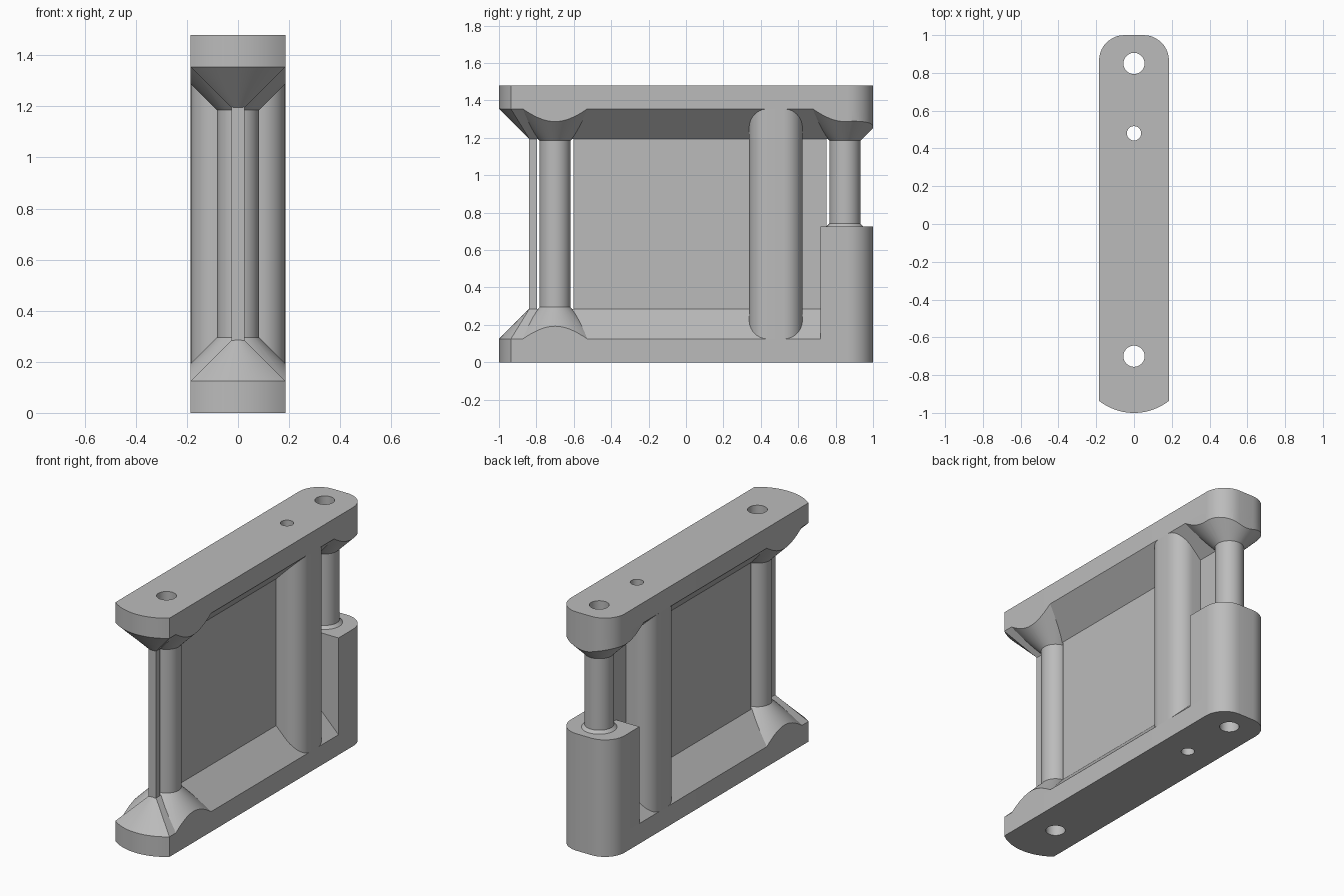
import bpy, bmesh, math

cube = bpy.data.objects.get("Cube")
if cube:
    bpy.data.objects.remove(cube, do_unlink=True)

HEIGHT, HALF, SLAB, SLOPE = 1.48, 0.185, 0.125, 0.16
FRONT_Y, MID_Y, BACK_Y = -0.70, 0.48, 0.85      # bore axes
PILLAR, GAP, WEB = 0.083, 0.0975, 0.025

grey = bpy.data.materials.new("plain grey")
grey.use_nodes = True
grey.diffuse_color = (0.5, 0.5, 0.5, 1)
grey.node_tree.nodes["Principled BSDF"].inputs["Base Color"].default_value = (0.5, 0.5, 0.5, 1)


def loft(name, loops, heights):
    """Solid through matching outlines stacked at the given heights."""
    bm = bmesh.new()
    rings = [[bm.verts.new((x, y, z)) for x, y in loop] for loop, z in zip(loops, heights)]
    n = len(rings[0])
    for low, high in zip(rings, rings[1:]):
        for i in range(n):
            j = (i + 1) % n
            bm.faces.new((low[i], low[j], high[j], high[i]))
    bm.faces.new(rings[0])
    bm.faces.new(rings[-1])
    bmesh.ops.recalc_face_normals(bm, faces=bm.faces)
    mesh = bpy.data.meshes.new(name)
    bm.to_mesh(mesh)
    bm.free()
    mesh.materials.append(grey)
    obj = bpy.data.objects.new(name, mesh)
    bpy.context.collection.objects.link(obj)
    return obj


def prism(name, loop, z0, z1):
    return loft(name, [loop, loop], [z0, z1])


def arc(cx, cy, r, a0, a1, n):
    return [(cx + r * math.cos(a0 + (a1 - a0) * i / n),
             cy + r * math.sin(a0 + (a1 - a0) * i / n)) for i in range(n + 1)]


def circle(y, r, n=64):
    return arc(0, y, r, 0, math.tau * (n - 1) / n, n - 1)


def rect(x, y0, y1):
    return [(-x, y0), (x, y0), (x, y1), (-x, y1)]


def bowed_front(r, half):
    a = math.asin(half / r)
    return arc(0, FRONT_Y, r, -math.pi / 2 - a, -math.pi / 2 + a, 20)


def rounded_back(r=0.135):
    q = math.pi / 2
    return arc(HALF - r, 1 - r, r, 0, q, 10) + arc(r - HALF, 1 - r, r, q, 2 * q, 10)


def boolean(obj, cutter, operation):
    mod = obj.modifiers.new("cut", 'BOOLEAN')
    mod.operation, mod.solver, mod.object = operation, 'EXACT', cutter
    bpy.context.view_layer.objects.active = obj
    bpy.ops.object.modifier_apply(modifier=mod.name)


outline = bowed_front(0.3, HALF) + rounded_back()
wedge_low = bowed_front(0.3, HALF) + [(HALF, BACK_Y), (-HALF, BACK_Y)]
wedge_high = bowed_front(0.3 - SLOPE, WEB) + [(WEB, BACK_Y), (-WEB, BACK_Y)]
trim = prism("trim_helper", outline, -0.1, HEIGHT + 0.1)
parts = []

# Bottom and top bars, each with its sloped shoulder and flared pillar feet
for side in ("bottom", "top"):
    def level(z):
        return z if side == "bottom" else HEIGHT - z
    parts.append(prism(side + "_bar", outline, level(0), level(SLAB)))
    parts.append(loft(side + "_shoulder", [wedge_low, wedge_high],
                      [level(SLAB), level(SLAB + SLOPE)]))
    for label, y in (("front", FRONT_Y), ("back", BACK_Y)):
        if (side, label) == ("bottom", "back"):
            continue
        flare = loft(f"{side}_{label}_flare",
                     [circle(y, PILLAR + 0.17), circle(y, PILLAR)],
                     [level(SLAB), level(SLAB + 0.17)])
        boolean(flare, trim, 'INTERSECT')
        parts.append(flare)

# Pillars
parts.append(prism("front_pillar", circle(FRONT_Y, PILLAR), 0.2, HEIGHT - 0.2))
parts.append(prism("back_pillar", circle(BACK_Y, PILLAR), 0.6, HEIGHT - 0.2))

# Thin web, interrupted around the pillars and the middle post
spans = {"front_web_strip": (FRONT_Y - 0.14, FRONT_Y - GAP),
         "main_web": (FRONT_Y + GAP, 0.40),
         "rear_web": (0.56, BACK_Y - GAP)}
for name, (y0, y1) in spans.items():
    parts.append(prism(name, rect(WEB, y0, y1), 0.22, HEIGHT - 0.22))

# Middle post with rounded corners
r, hy, q = 0.1, 0.1425, math.pi / 2
post = []
for i, (sx, sy) in enumerate(((1, 1), (-1, 1), (-1, -1), (1, -1))):
    post += arc(sx * (HALF - r), MID_Y + sy * (hy - r), r, i * q, (i + 1) * q, 10)
parts.append(prism("middle_post", post, SLAB, HEIGHT - SLAB))

# Back block and its small collar
block = [(-HALF, 0.72), (HALF, 0.72)] + rounded_back()
parts.append(prism("back_block", block, SLAB, 0.725))
parts.append(loft("block_collar", [circle(BACK_Y, 0.1), circle(BACK_Y, PILLAR)], [0.725, 0.742]))

# Vertical bores through everything
for y, radius in ((FRONT_Y, 0.056), (BACK_Y, 0.056), (MID_Y, 0.038)):
    drill = prism("drill_helper", circle(y, radius, 48), -0.1, HEIGHT + 0.1)
    for part in parts:
        ys = [v.co.y for v in part.data.vertices]
        if min(ys) < y + radius and max(ys) > y - radius:
            boolean(part, drill, 'DIFFERENCE')
    bpy.data.objects.remove(drill, do_unlink=True)
bpy.data.objects.remove(trim, do_unlink=True)

# Smooth the round surfaces, keep the edges crisp
bpy.ops.object.select_all(action='DESELECT')
for part in parts:
    part.select_set(True)
bpy.context.view_layer.objects.active = parts[0]
bpy.ops.object.shade_smooth_by_angle(angle=math.radians(25))
